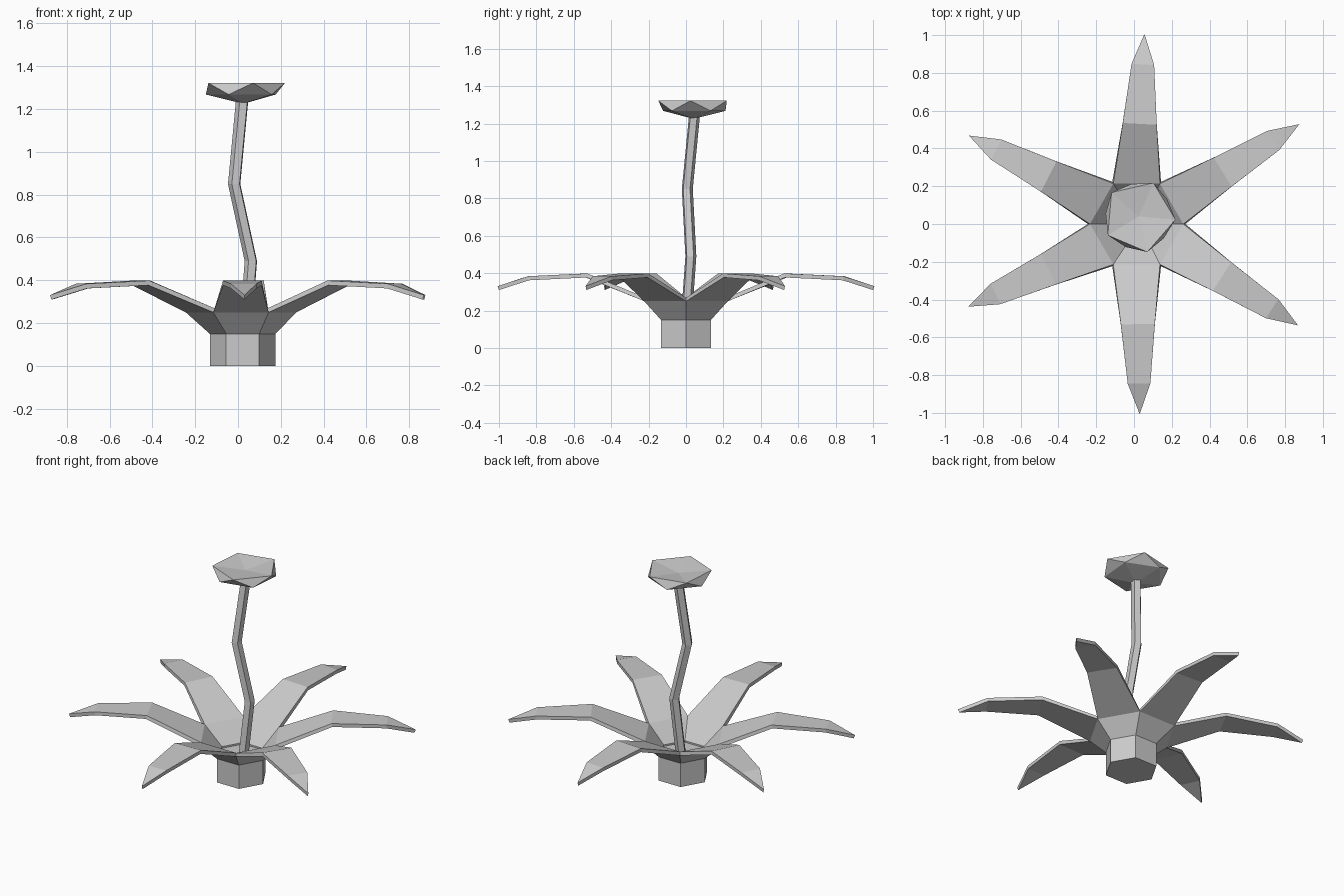
import bpy, bmesh
from math import cos, sin, radians
from mathutils import Vector

cube = bpy.data.objects.get("Cube")
if cube:
    bpy.data.objects.remove(cube, do_unlink=True)

grey = bpy.data.materials.new("plain grey")
grey.use_nodes = True
colour = (0.6, 0.6, 0.6, 1)
grey.diffuse_color = colour
grey.node_tree.nodes["Principled BSDF"].inputs["Base Color"].default_value = colour


def finish(name, bm):
    bmesh.ops.recalc_face_normals(bm, faces=bm.faces)
    mesh = bpy.data.meshes.new(name)
    bm.to_mesh(mesh)
    bm.free()
    mesh.materials.append(grey)
    obj = bpy.data.objects.new(name, mesh)
    bpy.context.collection.objects.link(obj)
    return obj


def ring(bm, centre, radius, sides, turn=0):
    x, y, z = centre
    angles = [radians(turn + 360 * i / sides) for i in range(sides)]
    return [bm.verts.new((x + radius * cos(a), y + radius * sin(a), z)) for a in angles]


def bridge(bm, low, high):
    n = len(low)
    for i in range(n):
        j = (i + 1) % n
        bm.faces.new((low[i], low[j], high[j], high[i]))


# Hexagonal base that flares into six leaves, one per rim edge
bm = bmesh.new()
foot = ring(bm, (0.022, 0, 0), 0.154, 6)
neck = ring(bm, (0.022, 0, 0.15), 0.154, 6)
rim = ring(bm, (0.014, 0, 0.25), 0.258, 6)
bm.faces.new(foot[::-1])
bridge(bm, foot, neck)
bridge(bm, neck, rim)

tips = [(0.87, 0.525), (0.055, 1), (-0.868, 0.465),
        (-0.872, -0.435), (0.03, -1), (0.863, -0.533)]
for i, (x, y) in enumerate(tips):
    a, b = rim[i], rim[(i + 1) % 6]
    start = (a.co + b.co) / 2
    tip = Vector((x, y, 0.31))
    side = Vector((y - start.y, start.x - x, 0)).normalized()
    for along, half, z in ((0.4, 0.09, 0.377), (0.795, 0.06, 0.362)):
        mid = start.lerp(tip, along)
        mid.z = z
        c, d = bm.verts.new(mid + side * half), bm.verts.new(mid - side * half)
        bm.faces.new((a, b, d, c))
        a, b = c, d
    bm.faces.new((a, b, bm.verts.new(tip)))
plant = finish("base_and_leaves", bm)
# Leaf faces must point outwards and down so that thickness grows inwards
if plant.data.polygons[0].normal.z > 0:
    plant.data.flip_normals()
shell = plant.modifiers.new("thickness", "SOLIDIFY")
shell.thickness = 0.022
shell.offset = -1

# Floor inside the cup
bm = bmesh.new()
bm.faces.new(ring(bm, (0.022, 0, 0.15), 0.14, 6))
finish("cup_floor", bm)

# Bent stem
bm = bmesh.new()
path = [(0.035, 0, 0.14), (0.062, 0.025, 0.49), (-0.016, 0.006, 0.85), (0.022, 0.045, 1.25)]
rings = [ring(bm, p, 0.031, 5, 30) for p in path]
for low, high in zip(rings, rings[1:]):
    bridge(bm, low, high)
bm.faces.new(rings[0][::-1])
bm.faces.new(rings[-1])
finish("stem", bm)

# Faceted flower head with a shallow dish on top
bm = bmesh.new()
upper = ring(bm, (0.027, 0.04, 1.322), 0.193, 5, -5)
lower = ring(bm, (0.025, 0.04, 1.268), 0.176, 5, 31)
top = bm.verts.new((0.025, 0.04, 1.3))
bottom = bm.verts.new((0.025, 0.04, 1.225))
for i in range(5):
    j = (i + 1) % 5
    bm.faces.new((upper[i], upper[j], top))
    bm.faces.new((lower[j], lower[i], bottom))
    bm.faces.new((upper[i], lower[i], upper[j]))
    bm.faces.new((lower[i], lower[j], upper[j]))
finish("flower_head", bm)
